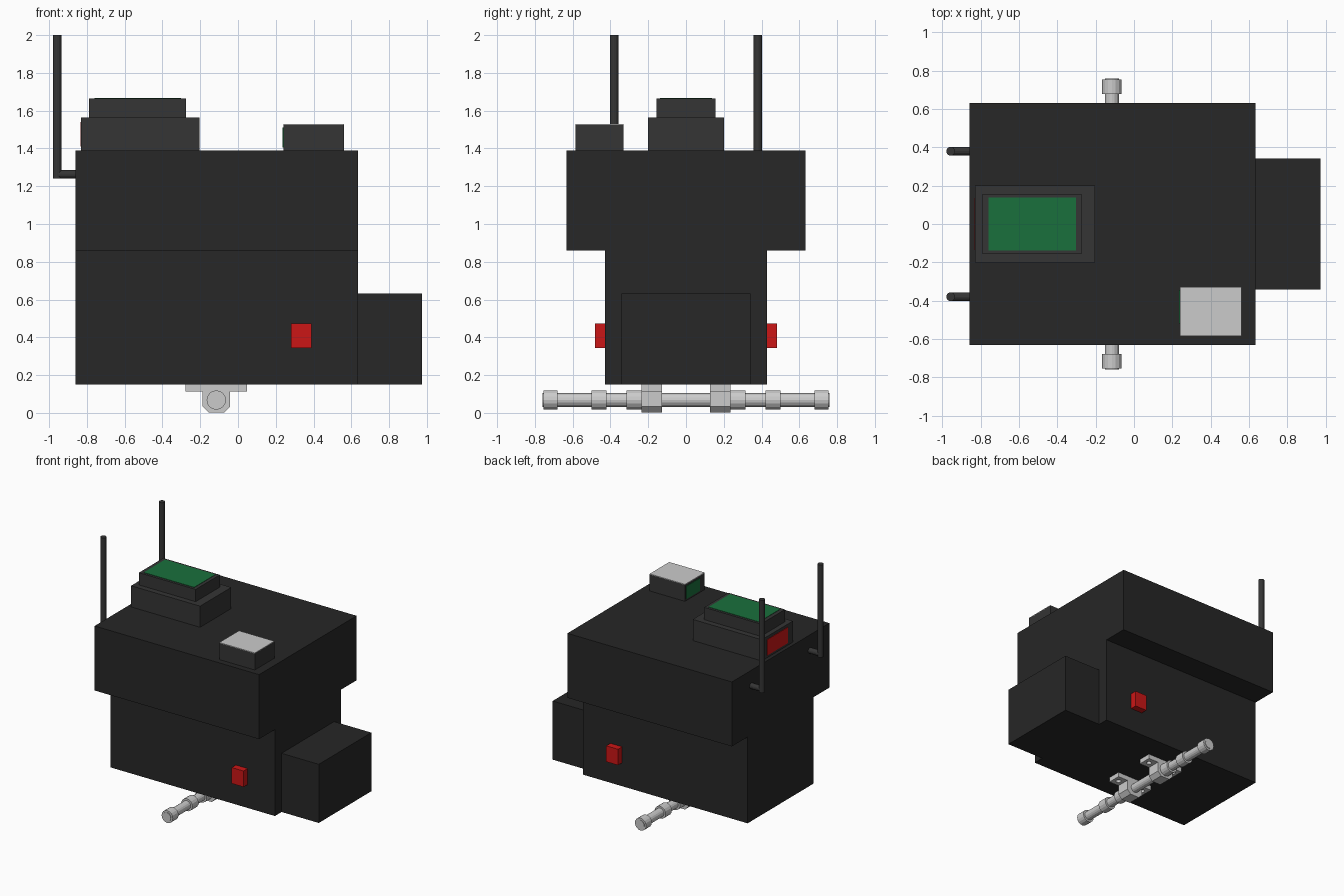
import bpy, bmesh, math
from mathutils import Vector

if "Cube" in bpy.data.objects:
    bpy.data.objects.remove(bpy.data.objects["Cube"])


def material(name, rgb):
    m = bpy.data.materials.new(name)
    m.diffuse_color = (*rgb, 1)
    m.use_nodes = True
    m.node_tree.nodes["Principled BSDF"].inputs["Base Color"].default_value = m.diffuse_color
    return m


BLACK = material("black_paint", (0.02, 0.02, 0.02))
DARK = material("dark_housing", (0.035, 0.035, 0.035))
GREEN = material("green_panel", (0.01, 0.16, 0.045))
RED = material("red_panel", (0.6, 0.008, 0.008))
WHITE = material("white_panel", (0.8, 0.8, 0.8))


def finish(bm, name, mat=None):
    bmesh.ops.recalc_face_normals(bm, faces=bm.faces)
    me = bpy.data.meshes.new(name)
    bm.to_mesh(me)
    bm.free()
    ob = bpy.data.objects.new(name, me)
    bpy.context.collection.objects.link(ob)
    if mat:
        me.materials.append(mat)
    return ob


def box(name, x, y, z, mat=None):
    bm = bmesh.new()
    bmesh.ops.create_cube(bm, size=1)
    for v in bm.verts:
        v.co = [a[0] + (c + 0.5) * (a[1] - a[0]) for a, c in zip((x, y, z), v.co)]
    return finish(bm, name, mat)


def rod(name, p, q, r, mat=None, sides=16):
    p, q = Vector(p), Vector(q)
    bm = bmesh.new()
    bmesh.ops.create_cone(bm, cap_ends=True, segments=sides, radius1=r, radius2=r,
                          depth=(q - p).length)
    rot = Vector((0, 0, 1)).rotation_difference(q - p)
    for v in bm.verts:
        v.co = rot @ v.co + (p + q) / 2
    return finish(bm, name, mat)


def extrude_y(name, profile, y0, y1):
    bm = bmesh.new()
    face = bm.faces.new([bm.verts.new((x, y0, z)) for x, z in profile])
    geo = bmesh.ops.extrude_face_region(bm, geom=[face])["geom"]
    for v in geo:
        if isinstance(v, bmesh.types.BMVert):
            v.co.y = y1
    return finish(bm, name)


# Main body
box("upper_body", (-0.86, 0.635), (-0.633, 0.633), (0.86, 1.39), BLACK)
box("lower_body", (-0.86, 0.635), (-0.428, 0.428), (0.15, 0.86), BLACK)
box("nose_box", (0.635, 0.973), (-0.341, 0.341), (0.15, 0.632), BLACK)

# Large rear housing with its panels
box("rear_housing_base", (-0.83, -0.203), (-0.202, 0.202), (1.39, 1.564), DARK)
box("rear_housing_top", (-0.79, -0.275), (-0.157, 0.157), (1.564, 1.665), DARK)
box("rear_top_panel", (-0.76, -0.302), (-0.138, 0.138), (1.66, 1.668), GREEN)
box("rear_red_panel", (-0.834, -0.82), (-0.135, 0.135), (1.41, 1.54), RED)

# Small housing with its panels
box("small_housing", (0.24, 0.562), (-0.585, -0.33), (1.39, 1.525), DARK)
box("small_top_panel", (0.24, 0.562), (-0.585, -0.33), (1.525, 1.53), WHITE)
box("small_side_panel", (0.236, 0.25), (-0.52, -0.345), (1.405, 1.51), GREEN)

# Axle passing under the body
AX, AZ = -0.115, 0.068
rod("axle", (AX, -0.76, AZ), (AX, 0.76, AZ), 0.036)

MOUNT = [(-0.278, 0.15), (-0.278, 0.112), (-0.188, 0.112), (-0.188, 0.034),
         (-0.156, 0.002), (-0.074, 0.002), (-0.042, 0.034), (-0.042, 0.112),
         (0.048, 0.112), (0.048, 0.15)]

for side, s in (("front", -1), ("back", 1)):
    # Side lamp
    box(f"{side}_side_lamp", (0.28, 0.388), sorted((s * 0.42, s * 0.482)), (0.343, 0.474), RED)

    # Antenna: upright rod on a short arm
    y = s * 0.38
    rod(f"{side}_antenna", (-0.957, y, 1.24), (-0.957, y, 2.0), 0.023, DARK)
    rod(f"{side}_antenna_arm", (-0.957, y, 1.263), (-0.85, y, 1.263), 0.023, DARK)

    # Axle collars
    for i, (a, b) in enumerate(((0.235, 0.315), (0.42, 0.5), (0.68, 0.755))):
        rod(f"{side}_collar_{i + 1}", (AX, s * a, AZ), (AX, s * b, AZ), 0.051)

    # Axle mount with bolt holes in its flanges
    mount = extrude_y(f"{side}_axle_mount", MOUNT, s * 0.128, s * 0.236)
    for i, x in enumerate((-0.234, 0.004)):
        hole = rod(f"{side}_hole_cutter_{i}", (x, s * 0.182, 0.09), (x, s * 0.182, 0.18), 0.02)
        hole.hide_render = True
        hole.hide_set(True)
        cut = mount.modifiers.new("bolt_hole", 'BOOLEAN')
        cut.operation = 'DIFFERENCE'
        cut.object = hole
